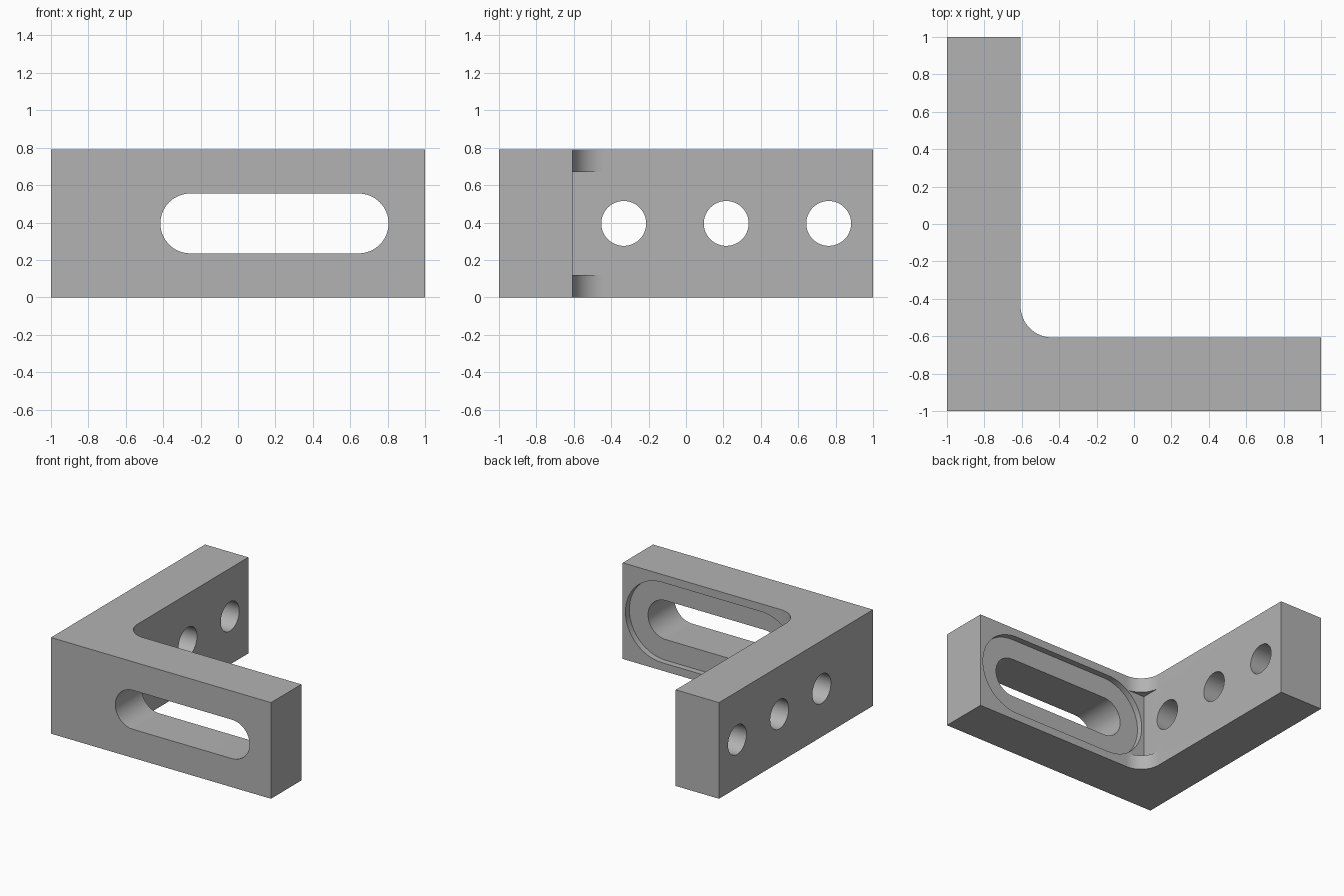
import bpy
import bmesh
from math import cos, sin, pi
from mathutils import Vector

if "Cube" in bpy.data.objects:
    bpy.data.objects.remove(bpy.data.objects["Cube"], do_unlink=True)

HEIGHT = 0.79
MID = HEIGHT / 2
INNER = -0.607      # inner faces of both arms
FILLET = 0.17

steel = bpy.data.materials.new("grey_steel")
steel.use_nodes = True
grey = (0.45, 0.45, 0.45, 1)
steel.diffuse_color = grey
steel.node_tree.nodes["Principled BSDF"].inputs["Base Color"].default_value = grey


def arc(cx, cy, r, start, end, steps):
    return [(cx + r * cos(start + (end - start) * i / steps),
             cy + r * sin(start + (end - start) * i / steps)) for i in range(steps + 1)]


def prism(name, outline, place, depth):
    """Extrude a 2D outline, placed in space by a function, along a vector."""
    bm = bmesh.new()
    face = bm.faces.new([bm.verts.new(place(u, v)) for u, v in outline])
    new = bmesh.ops.extrude_face_region(bm, geom=[face])["geom"]
    bmesh.ops.translate(bm, vec=Vector(depth),
                        verts=[g for g in new if isinstance(g, bmesh.types.BMVert)])
    bmesh.ops.recalc_face_normals(bm, faces=bm.faces)
    mesh = bpy.data.meshes.new(name)
    bm.to_mesh(mesh)
    bm.free()
    mesh.materials.append(steel)
    obj = bpy.data.objects.new(name, mesh)
    bpy.context.collection.objects.link(obj)
    return obj


def slot_outline(x0, x1, r):
    return (arc(x1, MID, r, -pi / 2, pi / 2, 32)
            + arc(x0, MID, r, pi / 2, 3 * pi / 2, 32))


# L-shaped bracket with a rounded inner corner
c = INNER + FILLET
profile = [(-1, -1), (1, -1), (1, INNER)]
profile += arc(c, c, FILLET, 3 * pi / 2, pi, 16)
profile += [(INNER, 1), (-1, 1)]
bracket = prism("angle_bracket", profile, lambda u, v: (u, v, 0), (0, 0, HEIGHT))

# Relief notch that squares off the middle of the inner corner
n = INNER + 0.3
cutters = [prism("corner_notch_cutter",
                 [(INNER, INNER), (n, INNER), (n, n), (INNER, n)],
                 lambda u, v: (u, v, 0.12), (0, 0, 0.55))]

# Shallow pocket and through slot in the front arm
cutters.append(prism("pocket_cutter", slot_outline(-0.255, 0.645, 0.33),
                     lambda u, v: (u, INNER - 0.05, v), (0, 0.15, 0)))
cutters.append(prism("slot_cutter", slot_outline(-0.255, 0.645, 0.16),
                     lambda u, v: (u, -1.1, v), (0, 0.8, 0)))

# Three round holes in the side arm
for y in (-0.333, 0.215, 0.763):
    cutters.append(prism("hole_cutter", arc(y, MID, 0.12, 0, 2 * pi, 48)[:-1],
                         lambda u, v: (-1.1, u, v), (0.8, 0, 0)))

for cutter in cutters:
    cutter.hide_render = True
    mod = bracket.modifiers.new(cutter.name, "BOOLEAN")
    mod.operation = "DIFFERENCE"
    mod.solver = "EXACT"
    mod.object = cutter

# Bake the cuts and drop the cutters
graph = bpy.context.evaluated_depsgraph_get()
result = bpy.data.meshes.new_from_object(bracket.evaluated_get(graph))
bracket.modifiers.clear()
bracket.data = result
for cutter in cutters:
    bpy.data.objects.remove(cutter, do_unlink=True)

bpy.ops.object.select_all(action="DESELECT")
bracket.select_set(True)
bpy.context.view_layer.objects.active = bracket
bpy.ops.object.shade_smooth_by_angle(angle=pi / 6)
